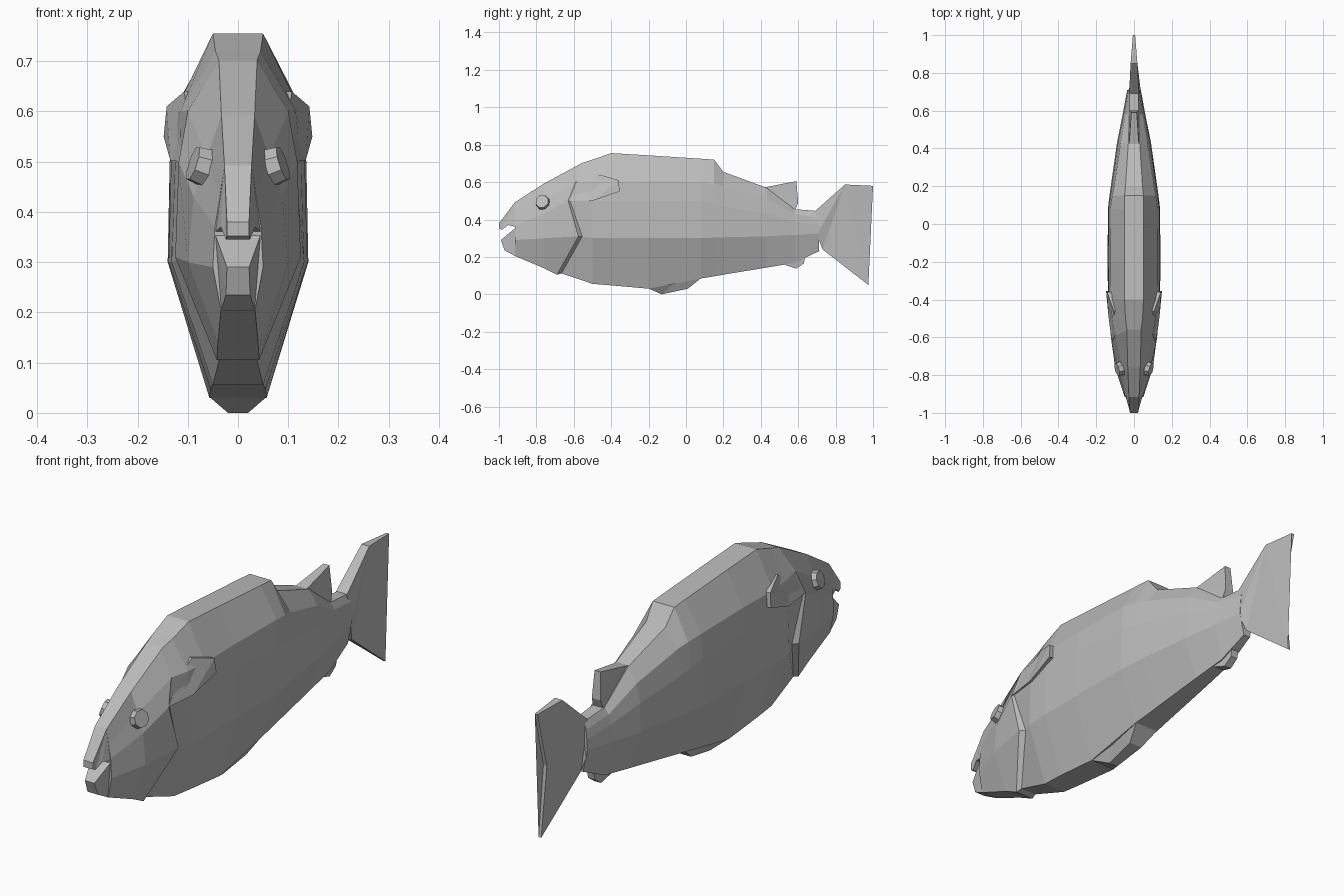
import bpy, bmesh, math
from mathutils import Matrix

if "Cube" in bpy.data.objects:
    bpy.data.objects.remove(bpy.data.objects["Cube"])

grey = bpy.data.materials.new("plain_grey")
grey.diffuse_color = (0.5, 0.5, 0.5, 1)
grey.use_nodes = True
grey.node_tree.nodes["Principled BSDF"].inputs["Base Color"].default_value = grey.diffuse_color


def finish(name, bm):
    bmesh.ops.recalc_face_normals(bm, faces=bm.faces)
    mesh = bpy.data.meshes.new(name)
    bm.to_mesh(mesh)
    bm.free()
    mesh.materials.append(grey)
    obj = bpy.data.objects.new(name, mesh)
    bpy.context.collection.objects.link(obj)
    return obj


def loft(name, rings):
    """Skin mirrored half sections; each ring is a list of (x, y, z) from top to bottom."""
    bm = bmesh.new()
    loops = []
    for half in rings:
        pts = half + [(-x, y, z) for x, y, z in reversed(half)]
        loops.append([bm.verts.new(p) for p in pts])
    n = len(loops[0])
    for a, b in zip(loops, loops[1:]):
        for i in range(n):
            j = (i + 1) % n
            bm.faces.new((a[i], a[j], b[j], b[i]))
    bm.faces.new(loops[0])
    bm.faces.new(loops[-1])
    return finish(name, bm)


def slab(name, outline, thickness=None, side=1):
    """Side outline of (y, z, x): symmetric about x = 0, or one-sided with a thickness."""
    bm = bmesh.new()
    right = [bm.verts.new((side * x, y, z)) for y, z, x in outline]
    left = [bm.verts.new((side * (x - thickness) if thickness else -x, y, z))
            for y, z, x in outline]
    n = len(outline)
    caps = [bm.faces.new(right), bm.faces.new(left[::-1])]
    for i in range(n):
        j = (i + 1) % n
        bm.faces.new((right[i], left[i], left[j], right[j]))
    bmesh.ops.triangulate(bm, faces=caps)
    return finish(name, bm)


def section(y, *pts):
    return [(x, y, z) for x, z in pts]


# Gill edge: slanted rear rim of the head, then a recessed groove behind it
gill = [(.038, -.56, .70), (.10, -.59, .60), (.118, -.63, .50), (.125, -.575, .31), (.042, -.69, .105)]
groove = [(.038, -.555, .702), (.10, -.58, .602), (.113, -.62, .50), (.106, -.555, .31), (.036, -.665, .112)]

# Body with head, from the mouth corner to the tail stalk
loft("body", [
    section(-.915, (.027, .492), (.036, .43), (.046, .37), (.05, .29), (.034, .205)),
    section(-.76, (.033, .592), (.062, .51), (.088, .43), (.10, .30), (.04, .14)),
    gill,
    groove,
    section(-.50, (.045, .72), (.115, .60), (.125, .50), (.132, .30), (.05, .056)),
    section(-.40, (.05, .755), (.125, .60), (.133, .50), (.138, .30), (.055, .048)),
    section(-.20, (.05, .743), (.127, .605), (.136, .50), (.14, .30), (.057, .03)),
    section(.08, (.05, .725), (.125, .60), (.135, .50), (.138, .30), (.055, .085)),
    section(.15, (.05, .72), (.115, .59), (.125, .48), (.13, .303), (.05, .096)),
    section(.20, (.045, .655), (.105, .58), (.118, .47), (.123, .305), (.048, .105)),
    section(.43, (.03, .57), (.07, .51), (.085, .43), (.09, .31), (.035, .143)),
    section(.58, (.025, .455), (.045, .43), (.055, .39), (.06, .318), (.025, .168)),
    section(.71, (.022, .445), (.03, .41), (.034, .37), (.036, .325), (.016, .23)),
])

# Jaws
slab("upper_jaw", [(-.915, .492, .027), (-1, .38, .022), (-1, .352, .022), (-.985, .345, .024),
                   (-.95, .37, .034), (-.91, .36, .046)])
slab("lower_jaw", [(-.91, .357, .046), (-.99, .29, .022), (-.97, .235, .024), (-.91, .203, .034)])

# Tail fin, adipose fin, anal fin and belly fin
slab("tail_fin", [(.69, .445, .026), (.85, .587, .018), (1, .58, .006), (.94, .34, .008),
                  (.975, .05, .006), (.73, .24, .02), (.70, .32, .036)])
slab("rear_back_fin", [(.42, .572, .026), (.59, .605, .014), (.60, .49, .02), (.58, .44, .026)])
slab("anal_fin", [(.52, .17, .026), (.535, .155, .022), (.59, .137, .016), (.63, .165, .016), (.64, .215, .018)])
slab("belly_fin", [(-.20, .031, .056), (-.13, .0, .02), (.01, .03, .03), (.08, .086, .054), (-.05, .08, .06)])

for side, label in ((1, "right"), (-1, "left")):
    # Side fin flaring out towards the rear
    slab(label + "_side_fin", [(-.54, .585, .10), (-.46, .64, .107), (-.36, .61, .142), (-.355, .55, .148),
                               (-.49, .503, .135), (-.63, .50, .117)], thickness=.03, side=side)
    # Eight-sided eye, tilted slightly forward and up
    bm = bmesh.new()
    bmesh.ops.create_cone(bm, cap_ends=True, segments=8, radius1=.042, radius2=.036, depth=.045)
    turn = (Matrix.Translation((side * .069, -.765, .49))
            @ Matrix.Rotation(side * math.radians(-14), 4, 'Z')
            @ Matrix.Rotation(side * math.radians(72), 4, 'Y')
            @ Matrix.Rotation(math.radians(22.5), 4, 'Z'))
    bmesh.ops.transform(bm, matrix=turn, verts=bm.verts)
    finish(label + "_eye", bm)
